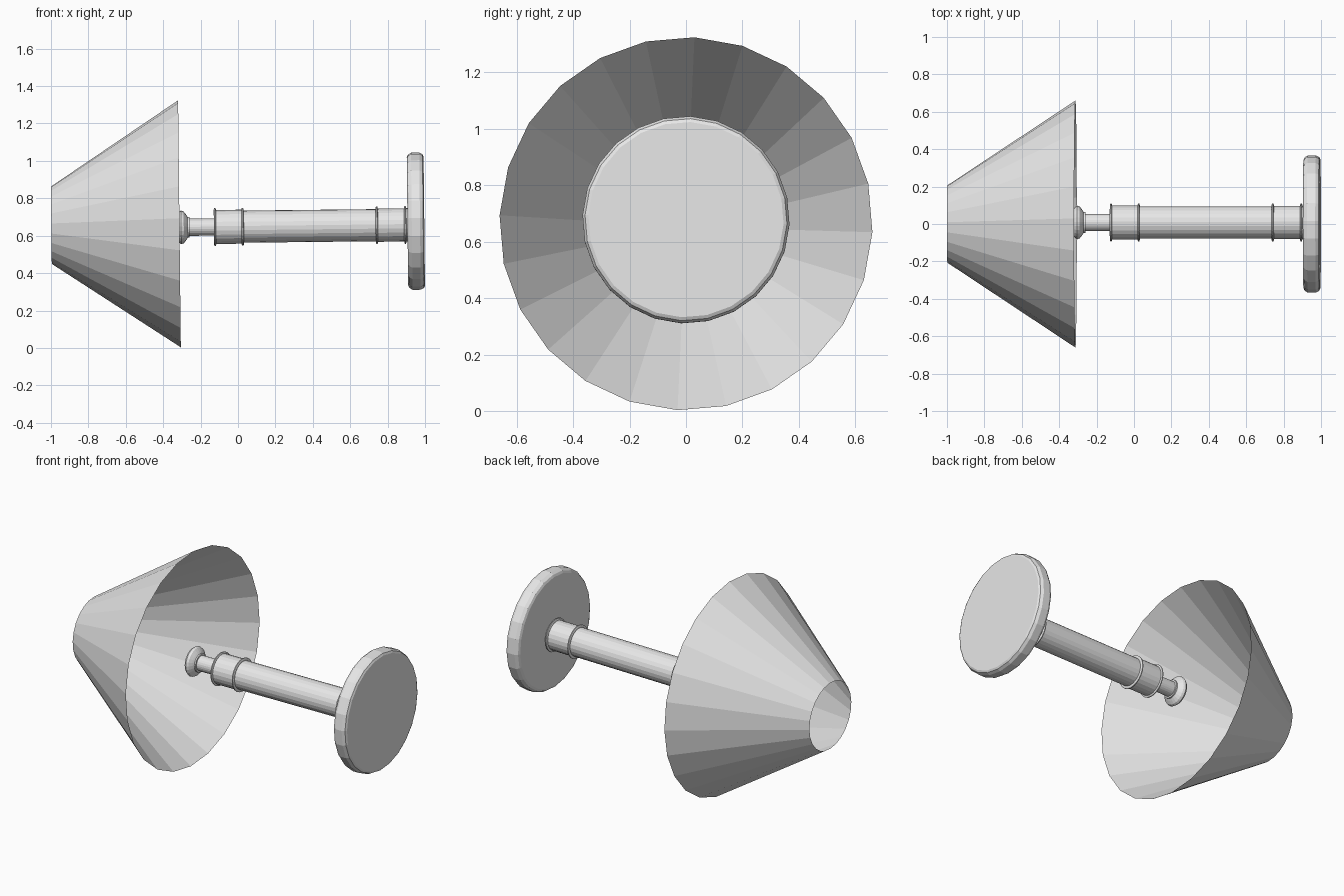
import bpy
import bmesh
import math
from mathutils import Matrix

cube = bpy.data.objects.get("Cube")
if cube:
    bpy.data.objects.remove(cube, do_unlink=True)

SIDES = 24
TILT = 0.011                 # slight rise of the lamp axis towards +x
TURN = math.radians(2.6)     # rotation of the facets about the axis
STEM = (0.008, 0.648)        # y, z of the stem axis at x = 0
MAIN = (0.0, 0.667)          # y, z of the shade and base axis at x = 0

grey = bpy.data.materials.new("plain grey")
grey.use_nodes = True
grey.diffuse_color = (0.8, 0.8, 0.8, 1)
grey.node_tree.nodes["Principled BSDF"].inputs["Base Color"].default_value = (0.8, 0.8, 0.8, 1)


def lathe(name, profile, axis):
    """Revolve (x, radius) points about the x axis; radius 0 makes a cap."""
    bm = bmesh.new()
    rings = []
    for x, r in profile:
        ring = []
        for i in range(SIDES if r else 1):
            a = TURN + math.tau * i / SIDES
            ring.append(bm.verts.new((x, r * math.sin(a), r * math.cos(a))))
        rings.append(ring)
    for a, b in zip(rings, rings[1:]):
        if len(a) == 1 or len(b) == 1:
            bm.faces.new(a if len(b) == 1 else b)
            continue
        for i in range(SIDES):
            j = (i + 1) % SIDES
            bm.faces.new((a[i], a[j], b[j], b[i]))
    # Cap centres are only markers
    bmesh.ops.delete(bm, geom=[v for v in bm.verts if not v.link_faces], context='VERTS')
    bmesh.ops.recalc_face_normals(bm, faces=bm.faces)
    mesh = bpy.data.meshes.new(name)
    bm.to_mesh(mesh)
    bm.free()
    mesh.materials.append(grey)
    obj = bpy.data.objects.new(name, mesh)
    bpy.context.collection.objects.link(obj)
    obj.matrix_world = Matrix.Translation((0.007, *axis)) @ Matrix.Rotation(-TILT, 4, 'Y')
    return obj


def tube(name, x0, x1, r):
    return lathe(name, [(x0, 0), (x0, r), (x1, r), (x1, 0)], STEM)


# Open conical shade
lathe("shade", [(-1.005, 0.207), (-0.32, 0.661)], MAIN)

# Round base with softened rim
lathe("base", [(0.899, 0), (0.899, 0.342), (0.905, 0.356), (0.922, 0.367),
               (0.966, 0.367), (0.983, 0.358), (0.989, 0.346), (0.989, 0)], MAIN)

# Stem sections
tube("stem", 0.02, 0.74, 0.086)
tube("upper_collar", -0.13, 0.02, 0.091)
tube("lower_collar", 0.74, 0.9, 0.089)
tube("neck", -0.275, -0.125, 0.046)

# Thin rings between the sections
for label, x in (("top", -0.13), ("upper", 0.018), ("lower", 0.735), ("bottom", 0.887)):
    lathe(label + "_ring", [(x - 0.006, 0), (x - 0.006, 0.094), (x - 0.003, 0.101),
                            (x + 0.003, 0.101), (x + 0.006, 0.094), (x + 0.006, 0)], STEM)
tube("neck_ring", -0.277, -0.267, 0.056)

# Rounded knob at the top of the neck
lathe("knob", [(-0.333, 0), (-0.333, 0.06), (-0.325, 0.08), (-0.311, 0.09),
               (-0.297, 0.085), (-0.284, 0.068), (-0.272, 0.05), (-0.272, 0)], STEM)
